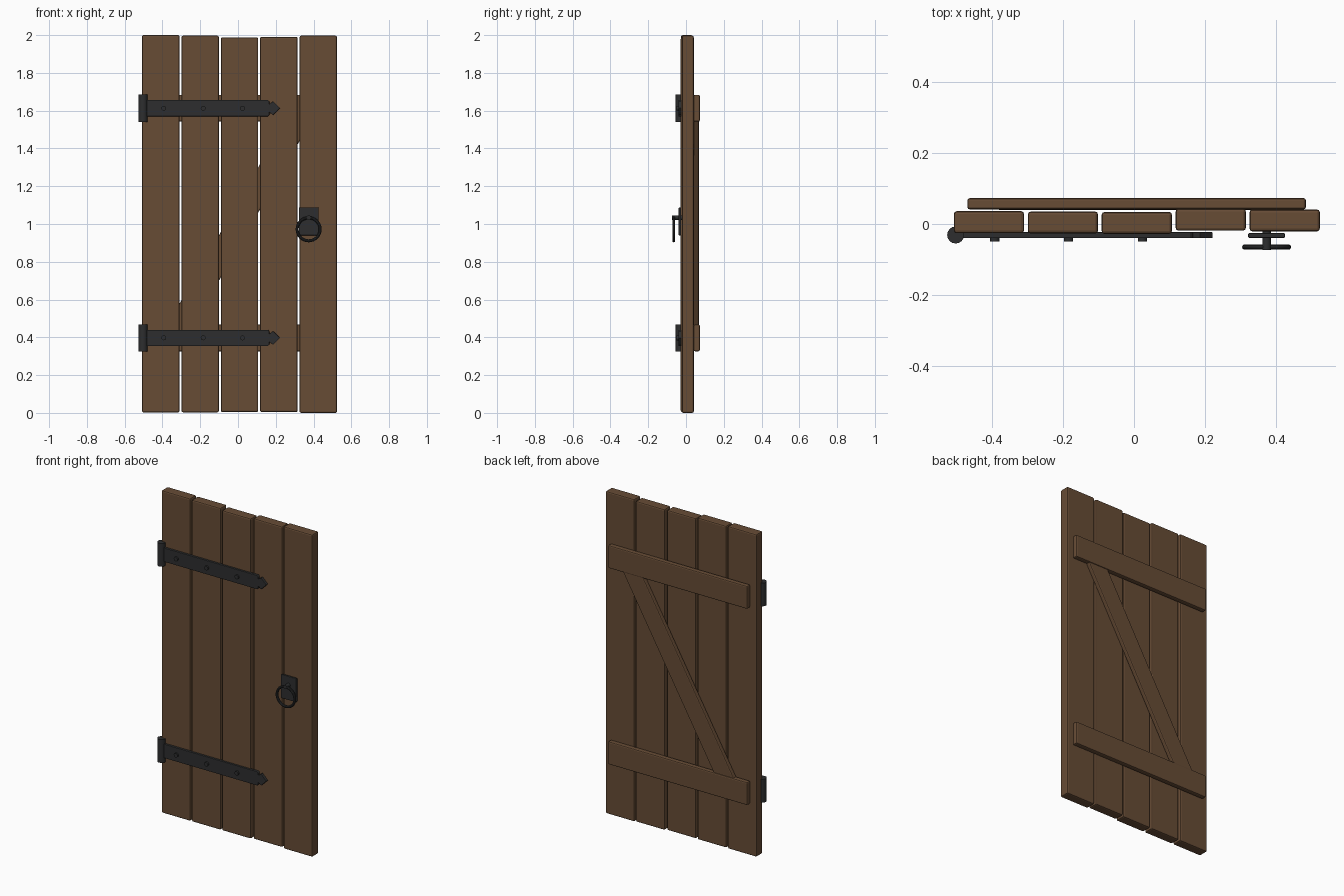
import bpy, bmesh, math
from mathutils import Matrix

if "Cube" in bpy.data.objects:
    bpy.data.objects.remove(bpy.data.objects["Cube"])


def material(name, rgb):
    m = bpy.data.materials.new(name)
    m.diffuse_color = (*rgb, 1)
    m.use_nodes = True
    m.node_tree.nodes["Principled BSDF"].inputs["Base Color"].default_value = m.diffuse_color
    return m


WOOD = material("brown wood", (0.135, 0.072, 0.036))
IRON = material("black iron", (0.026, 0.027, 0.028))


def finish(name, bm, mat, bevel=0.0, smooth=False):
    bmesh.ops.recalc_face_normals(bm, faces=bm.faces)
    me = bpy.data.meshes.new(name)
    bm.to_mesh(me)
    bm.free()
    me.materials.append(mat)
    ob = bpy.data.objects.new(name, me)
    bpy.context.collection.objects.link(ob)
    if bevel:
        b = ob.modifiers.new("bevel", 'BEVEL')
        b.width = bevel
        b.segments = 2
        b.limit_method = 'ANGLE'
    if smooth:
        bpy.ops.object.select_all(action='DESELECT')
        ob.select_set(True)
        bpy.context.view_layer.objects.active = ob
        bpy.ops.object.shade_smooth_by_angle(angle=math.radians(35))
    return ob


def box(name, x, y, z, mat, bevel):
    """Box from (min, max) ranges."""
    bm = bmesh.new()
    bmesh.ops.create_cube(bm, size=1)
    for v in bm.verts:
        for i, (a, b) in enumerate((x, y, z)):
            v.co[i] = (a + b) / 2 + v.co[i] * (b - a)
    return finish(name, bm, mat, bevel)


def cylinder(name, loc, r, depth, mat, along_y=True, sides=16, bevel=0.0):
    bm = bmesh.new()
    m = Matrix.Translation(loc)
    if along_y:
        m = m @ Matrix.Rotation(math.pi / 2, 4, 'X')
    bmesh.ops.create_cone(bm, cap_ends=True, segments=sides, radius1=r,
                          radius2=r, depth=depth, matrix=m)
    return finish(name, bm, mat, bevel, True)


# slightly uneven vertical planks: y centre, bottom, top
planks = [(0.005, 0.002, 2.0), (0.004, 0.003, 1.997), (0.003, 0.004, 1.988),
          (0.012, 0.004, 1.991), (0.010, 0.0, 1.997)]
for i, (y, z0, z1) in enumerate(planks):
    x = -0.409 + i * 0.2085
    box(f"plank_{i + 1}", (x - 0.099, x + 0.099), (y - 0.031, y + 0.031),
        (z0, z1), WOOD, 0.008)

# horizontal battens on the back
for label, z in (("lower", 0.397), ("upper", 1.613)):
    box(f"{label}_batten", (-0.47, 0.485), (0.041, 0.073),
        (z - 0.071, z + 0.071), WOOD, 0.007)

# diagonal brace, ends hidden in the battens
brace = box("diagonal_brace", (-0.06, 0.06), (-0.014, 0.014), (-0.685, 0.685), WOOD, 0.006)
brace.location = (0.006, 0.054, 1.005)
brace.rotation_euler = (0, math.radians(30), 0)

# strap hinges with arrow tips, rivets and barrel
half = [(-0.49, 0.043), (0.158, 0.043), (0.166, 0.035), (0.166, 0.022),
        (0.186, 0.036), (0.222, 0.0)]
outline = half + [(x, -z) for x, z in reversed(half[:-1])]
for label, zc in (("lower", 0.397), ("upper", 1.613)):
    bm = bmesh.new()
    f = bm.faces.new([bm.verts.new((x, -0.023, zc + z)) for x, z in outline])
    ext = bmesh.ops.extrude_face_region(bm, geom=[f])
    for v in ext['geom']:
        if isinstance(v, bmesh.types.BMVert):
            v.co.y = -0.040
    finish(f"{label}_hinge_strap", bm, IRON, 0.002)
    for i in range(3):
        cylinder(f"{label}_rivet_{i + 1}", (-0.393 + i * 0.2085, -0.040, zc),
                 0.013, 0.02, IRON, sides=12)
    cylinder(f"{label}_hinge_barrel", (-0.503, -0.031, zc), 0.024, 0.144,
             IRON, along_y=False)

# handle plate, boss and ring pull
box("handle_plate", (0.322, 0.426), (-0.039, -0.026), (0.94, 1.087), IRON, 0.003)
cylinder("handle_boss", (0.374, -0.045, 1.034), 0.012, 0.056, IRON)
bm = bmesh.new()
N, K = 32, 10
rows = []
for i in range(N):
    a = 2 * math.pi * i / N
    rows.append([])
    for j in range(K):
        b = 2 * math.pi * j / K
        r = 0.061 + 0.008 * math.cos(b)
        rows[i].append(bm.verts.new((0.374 + r * math.cos(a),
                                     -0.065 + 0.008 * math.sin(b),
                                     0.972 + r * math.sin(a))))
for i in range(N):
    for j in range(K):
        p, q = rows[i], rows[(i + 1) % N]
        bm.faces.new((p[j], q[j], q[(j + 1) % K], p[(j + 1) % K]))
finish("handle_ring", bm, IRON, 0, True)
